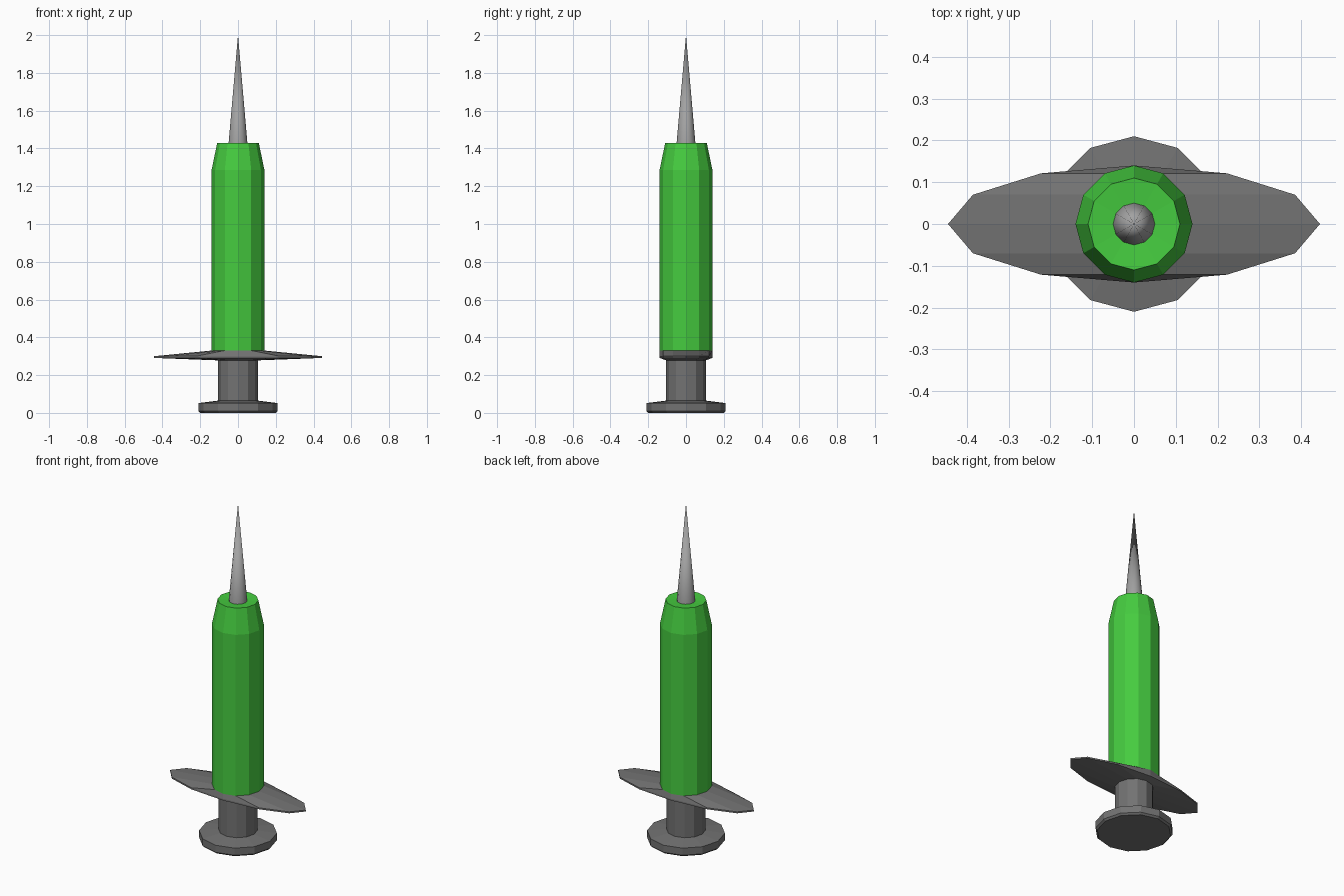
import bpy, bmesh, math

if "Cube" in bpy.data.objects:
    bpy.data.objects.remove(bpy.data.objects["Cube"])

SIDES = 12


def loft(name, rings, color=None, smooth=False, cap_top=True, cap_bottom=True):
    """Skin a stack of elliptical rings (rx, ry, z); a radius of 0 makes a point."""
    bm = bmesh.new()
    loops = []
    for rx, ry, z in rings:
        if rx == 0:
            loops.append([bm.verts.new((0, 0, z))] * SIDES)
        else:
            loops.append([bm.verts.new((rx * math.cos(a), ry * math.sin(a), z))
                          for a in (2 * math.pi * i / SIDES for i in range(SIDES))])
    for lo, hi in zip(loops, loops[1:]):
        for i in range(SIDES):
            j = (i + 1) % SIDES
            bm.faces.new(list(dict.fromkeys((lo[i], lo[j], hi[j], hi[i]))))
    if cap_bottom:
        bm.faces.new(loops[0][::-1])
    if cap_top and rings[-1][0] > 0:
        bm.faces.new(loops[-1])
    for f in bm.faces:
        f.smooth = smooth
    mesh = bpy.data.meshes.new(name)
    bm.to_mesh(mesh)
    bm.free()
    obj = bpy.data.objects.new(name, mesh)
    bpy.context.collection.objects.link(obj)
    if color:
        mat = bpy.data.materials.new(name + "_paint")
        mat.diffuse_color = color
        mat.use_nodes = True
        mat.node_tree.nodes["Principled BSDF"].inputs["Base Color"].default_value = mat.diffuse_color
        mesh.materials.append(mat)
    return obj


def paint_grey(v):
    return (v, v, v, 1)


DARK = paint_grey(0.17)

# Thumb disc and plunger rod
loft("plunger", [(0.20, 0.20, 0), (0.21, 0.21, 0.01), (0.21, 0.21, 0.052),
                 (0.105, 0.105, 0.065), (0.105, 0.105, 0.28)],
     DARK, cap_top=False)

# Finger flange, stretched sideways and thinning to the tips
loft("finger_flange", [(0.105, 0.105, 0.278), (0.445, 0.14, 0.291),
                       (0.445, 0.14, 0.300), (0.14, 0.14, 0.33)],
     DARK, cap_top=False, cap_bottom=False)

# Green barrel with tapered shoulder and open rim around the needle
loft("barrel", [(0.14, 0.14, 0.33), (0.14, 0.14, 1.285),
                (0.11, 0.11, 1.43), (0.05, 0.05, 1.425)],
     (0.06, 0.60, 0.05, 1), cap_top=False, cap_bottom=False)

# Needle
loft("needle", [(0.05, 0.05, 1.425), (0, 0, 2.0)],
     paint_grey(0.36), smooth=True, cap_bottom=False)
